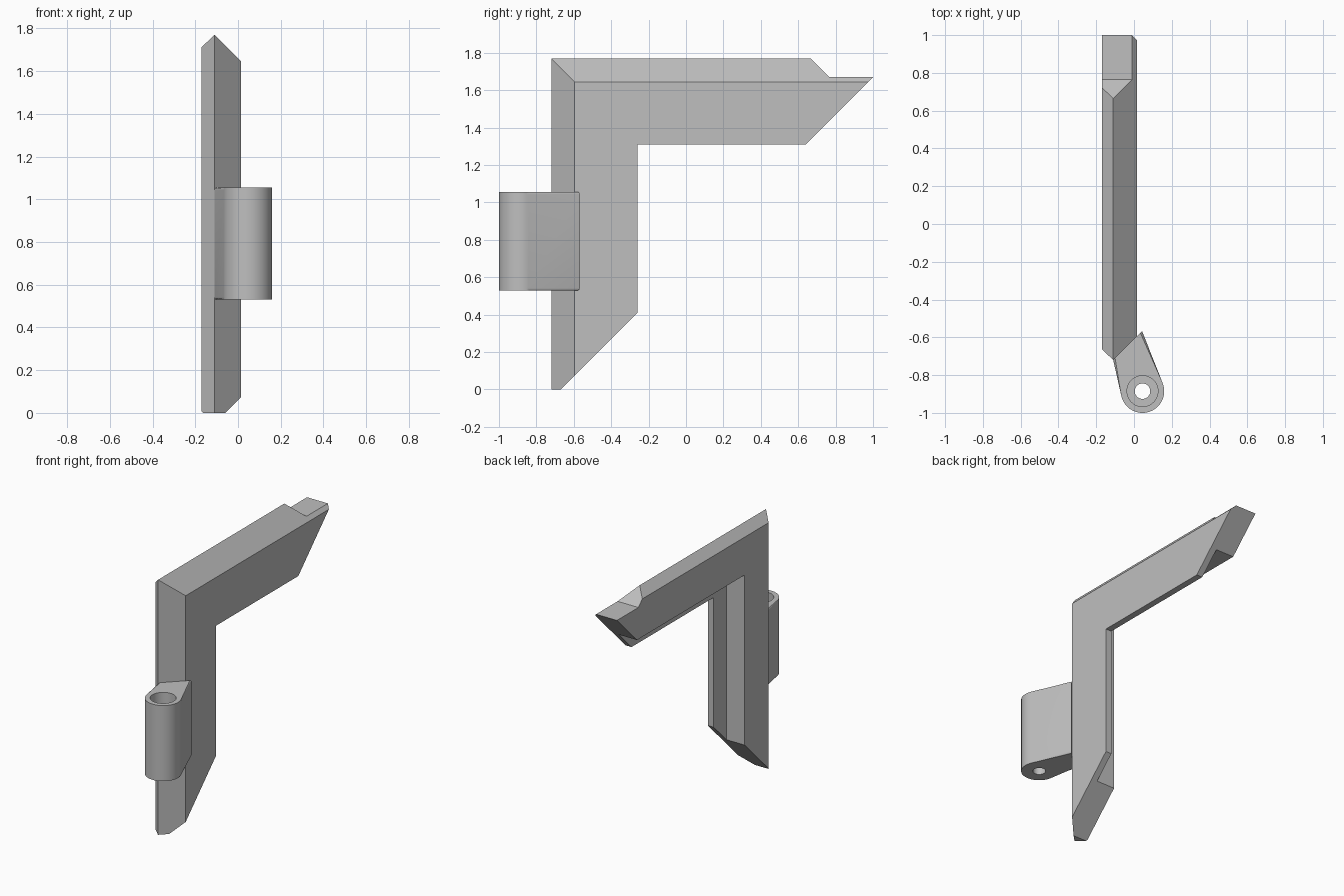
import bpy, bmesh, math
from mathutils import Vector

cube = bpy.data.objects.get("Cube")
if cube:
    bpy.data.objects.remove(cube)

grey = bpy.data.materials.new("plain grey")
grey.use_nodes = True
GREY = (0.52, 0.52, 0.52, 1)
grey.diffuse_color = GREY
grey.node_tree.nodes["Principled BSDF"].inputs["Base Color"].default_value = GREY


def make_object(name, bm):
    bmesh.ops.recalc_face_normals(bm, faces=bm.faces)
    mesh = bpy.data.meshes.new(name)
    bm.to_mesh(mesh)
    bm.free()
    mesh.materials.append(grey)
    obj = bpy.data.objects.new(name, mesh)
    bpy.context.collection.objects.link(obj)
    return obj


def loft(bm, rings):
    """Closed solid through a list of matching point rings."""
    rows = [[bm.verts.new(p) for p in ring] for ring in rings]
    n = len(rows[0])
    for a, b in zip(rows, rows[1:]):
        for i in range(n):
            j = (i + 1) % n
            bm.faces.new((a[i], a[j], b[j], b[i]))
    bm.faces.new(rows[0])
    bm.faces.new(rows[-1])
    return rows


def prism_x(name, outline):
    bm = bmesh.new()
    loft(bm, [[(x, y, z) for y, z in outline] for x in (-0.5, 0.5)])
    return make_object(name, bm)


def cylinder(name, centre, radius, z0, z1):
    bm = bmesh.new()
    bmesh.ops.create_cone(bm, cap_ends=True, segments=48, radius1=radius,
                          radius2=radius, depth=z1 - z0)
    bmesh.ops.translate(bm, verts=bm.verts, vec=(*centre, (z0 + z1) / 2))
    return make_object(name, bm)


def cut(obj, cutter):
    cutter.hide_render = True
    mod = obj.modifiers.new("cut", "BOOLEAN")
    mod.operation = "DIFFERENCE"
    mod.solver = "EXACT"
    mod.object = cutter
    bpy.context.view_layer.objects.active = obj
    bpy.ops.object.modifier_apply(modifier=mod.name)
    bpy.data.objects.remove(cutter)


# Mitred corner bar: section is (x, depth inward from the outer ridge)
FRONT, TOP = -0.72, 1.77
section = [(-0.11, 0), (0.015, 0.125), (0.015, 0.46), (-0.03, 0.46),
           (-0.03, 0.32), (-0.17, 0.32), (-0.17, 0.057)]
bm = bmesh.new()
loft(bm, [[(x, FRONT + d, 0) for x, d in section],
          [(x, FRONT + d, TOP - d) for x, d in section],
          [(x, 1.2, TOP - d) for x, d in section]])
bar = make_object("corner_bar", bm)

# Slanted ends and the step on top of the arm
cut(bar, prism_x("end_cutter", [(-1.2, -0.53), (1.5, 2.17), (1.5, -0.53)]))
cut(bar, prism_x("step_cutter", [(0.765, 1.67), (0.465, 1.97),
                                 (1.4, 1.97), (1.4, 1.67)]))

# Hinge lug: a round barrel with tangent sides running back to the bar
centre, radius = Vector((0.045, -0.885)), 0.115
left, right = Vector((-0.11, -0.72)), Vector((0.043, -0.568))


def tangent_angle(point, side):
    d = point - centre
    return math.atan2(d.y, d.x) + side * math.acos(radius / d.length)


start = tangent_angle(left, 1)
end = tangent_angle(right, -1)
if end < start:
    end += 2 * math.pi
STEPS = 32
outline = [left]
for i in range(STEPS + 1):
    a = start + (end - start) * i / STEPS
    outline.append(centre + radius * Vector((math.cos(a), math.sin(a))))
outline.append(right)
Z0, Z1 = 0.53, 1.055
bm = bmesh.new()
rows = loft(bm, [[(p.x, p.y, z) for p in outline] for z in (Z0, Z1)])
rims = [bm.edges.get((a, b)) for row in rows for a, b in zip(row, row[1:])]
bmesh.ops.bevel(bm, geom=rims, offset=0.012, segments=3, profile=0.5,
                affect="EDGES")
lug = make_object("hinge_lug", bm)

# Pin hole with a wide counterbore from above
cut(lug, cylinder("bore_cutter", centre, 0.082, 0.63, 1.3))
cut(lug, cylinder("pin_cutter", centre, 0.041, 0.3, 0.8))

bpy.ops.object.select_all(action="DESELECT")
lug.select_set(True)
bpy.context.view_layer.objects.active = lug
bpy.ops.object.shade_smooth_by_angle(angle=math.radians(35))
